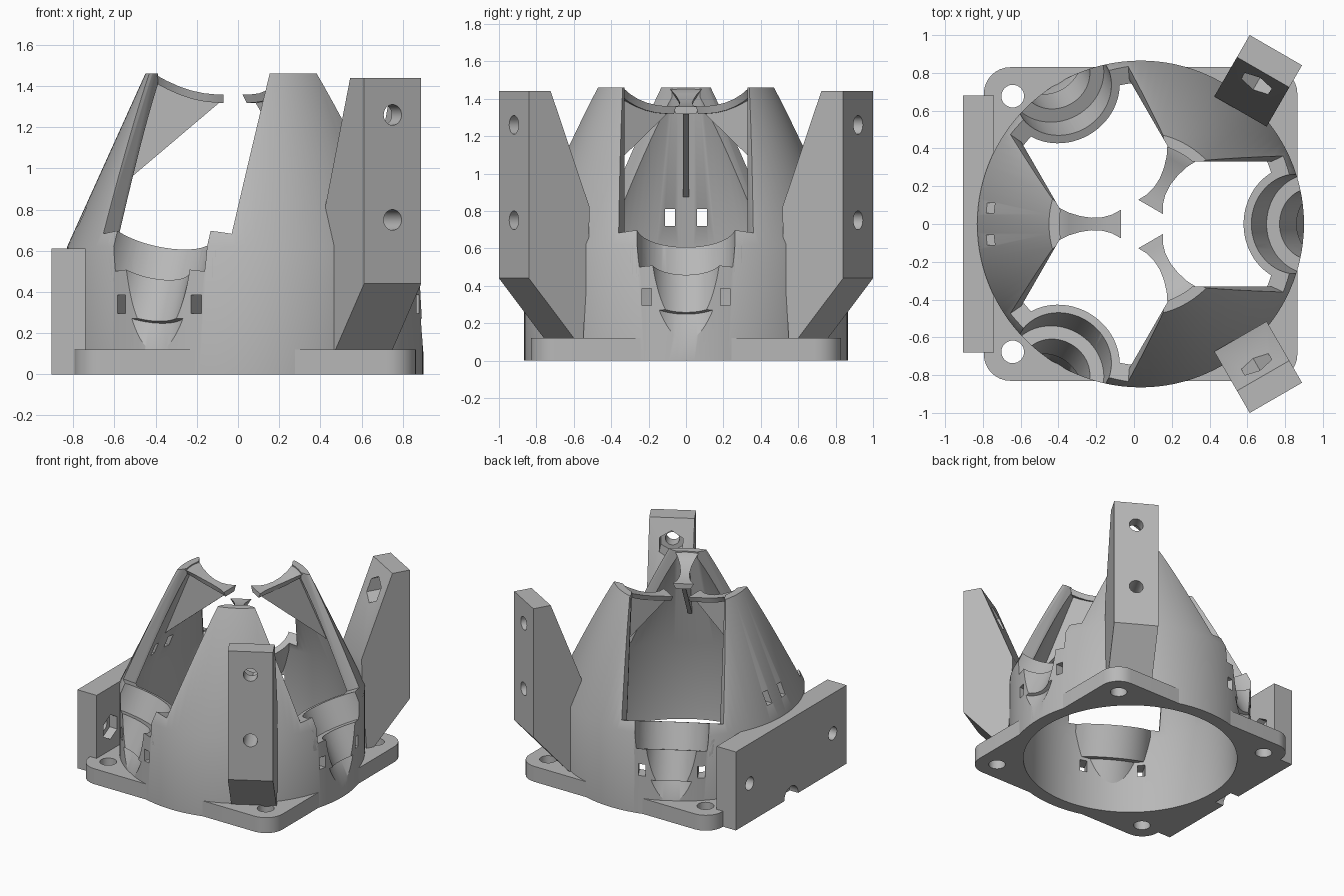
import bpy, bmesh, math
from mathutils import Matrix, Vector

if "Cube" in bpy.data.objects:
    bpy.data.objects.remove(bpy.data.objects["Cube"], do_unlink=True)

grey = bpy.data.materials.new("light grey")
grey.use_nodes = True
grey.diffuse_color = (0.48, 0.48, 0.48, 1)
grey.node_tree.nodes["Principled BSDF"].inputs["Base Color"].default_value = (0.48, 0.48, 0.48, 1)

CENTRE = 0.035          # x of the dome axis
TILT = math.radians(24.3)
WINDOWS = (0, 120, 240)
PETALS = (60, 180, 300)


def turn(deg):
    return Matrix.Rotation(math.radians(deg), 4, 'Z')


def finish(name, bm, matrix):
    bmesh.ops.remove_doubles(bm, verts=bm.verts, dist=1e-5)
    bmesh.ops.recalc_face_normals(bm, faces=bm.faces)
    mesh = bpy.data.meshes.new(name)
    bm.to_mesh(mesh)
    bm.free()
    mesh.transform(Matrix.Translation((CENTRE, 0, 0)) @ matrix)
    mesh.materials.append(grey)
    obj = bpy.data.objects.new(name, mesh)
    bpy.context.collection.objects.link(obj)
    return obj


def lathe(name, profile, matrix=Matrix(), closed=False, steps=96):
    bm = bmesh.new()
    vs = [bm.verts.new((r, 0, z)) for r, z in profile]
    pairs = list(zip(vs, vs[1:])) + ([(vs[-1], vs[0])] if closed else [])
    edges = [bm.edges.new(p) for p in pairs]
    bmesh.ops.spin(bm, geom=vs + edges, cent=(0, 0, 0), axis=(0, 0, 1),
                   angle=math.tau, steps=steps)
    return finish(name, bm, matrix)


def prism(name, pts, low, high, matrix=Matrix()):
    bm = bmesh.new()
    face = bm.faces.new([bm.verts.new((x, y, low)) for x, y in pts])
    top = bmesh.ops.extrude_face_region(bm, geom=[face])["geom"]
    bmesh.ops.translate(bm, vec=(0, 0, high - low),
                        verts=[g for g in top if isinstance(g, bmesh.types.BMVert)])
    return finish(name, bm, matrix)


def ngon(r, n=32, cx=0, cy=0):
    return [(cx + r * math.cos(math.tau * i / n), cy + r * math.sin(math.tau * i / n))
            for i in range(n)]


def rect(x0, x1, y0, y1):
    return [(x0, y0), (x1, y0), (x1, y1), (x0, y1)]


def boolean(obj, cutter, op='DIFFERENCE', keep=False):
    mod = obj.modifiers.new("cut", 'BOOLEAN')
    mod.operation, mod.object, mod.solver = op, cutter, 'EXACT'
    bpy.context.view_layer.update()
    graph = bpy.context.evaluated_depsgraph_get()
    mesh = bpy.data.meshes.new_from_object(obj.evaluated_get(graph))
    obj.modifiers.clear()
    obj.data = mesh
    if not keep:
        bpy.data.objects.remove(cutter, do_unlink=True)


def radial(deg, t, z):
    # local z becomes the outward direction at the given angle
    return turn(deg) @ Matrix.Translation((0, t, z)) @ Matrix.Rotation(math.pi / 2, 4, 'Y')


UPRIGHT = Matrix.Rotation(math.pi / 2, 4, 'X')
SLOPE = Matrix.Translation((0.925, 0, 0.5)) @ Matrix.Rotation(-TILT, 4, 'Y')

# Dome shell: a cylinder below, a cone above
outer = [(0.865, 0), (0.865, 0.62), (0.485, 1.46)]
shell = lathe("dome_shell", outer + [(0.43, 1.46), (0.43, 1.41), (0.765, 0.6), (0.765, 0)],
              closed=True, steps=120)
window = [(-0.45, -0.33), (-0.15, -0.33), (-0.08, -0.36), (0.5, -0.36),
          (0.5, 0.36), (-0.08, 0.36), (-0.15, 0.33), (-0.45, 0.33)]
for a in WINDOWS:
    boolean(shell, prism("window_cutter", window, 0.236, 1.5, turn(a) @ SLOPE))

# Stepped pockets below the windows, with their inner walls
pockets = []
for a in WINDOWS:
    frame = turn(a) @ SLOPE
    wall = lathe("pocket_wall", [(0, 0.236), (0.31, 0.236), (0.31, 0), (0.255, -0.01),
                                 (0.255, -0.6), (0, -0.6)], frame)
    solid = lathe("dome_solid", [(0, 0.001)] + outer + [(0, 1.46)], steps=120)
    boolean(wall, solid, 'INTERSECT')
    recess = lathe("recess_cutter", [(0, 0.35), (0.265, 0.35), (0.265, 0.04), (0.19, 0.04),
                                     (0.19, -0.18), (0.215, -0.18), (0.215, -0.7), (0, -0.7)], frame)
    boolean(wall, recess, keep=True)
    boolean(shell, recess)
    for side in (-1, 1):
        slot = prism("slot_cutter", rect(-0.045, 0.045, -0.026, 0.026), 0.5, 1,
                     radial(a, side * 0.21, 0.34))
        boolean(wall, slot, keep=True)
        boolean(shell, slot)
    pockets.append(wall)

# Pair of slots in the side petal
for side in (-1, 1):
    boolean(shell, prism("slot_cutter", rect(-0.045, 0.045, -0.026, 0.026), 0.5, 1,
                         radial(180, side * 0.085, 0.765)))

# Curved arms and thin fins reaching from the petals to the middle
stations = [(0.47, 0.115, 1.46), (0.43, 0.085, 1.452), (0.38, 0.06, 1.425), (0.32, 0.042, 1.398),
            (0.26, 0.033, 1.378), (0.2, 0.036, 1.365), (0.15, 0.05, 1.36), (0.105, 0.075, 1.358)]
for a in PETALS:
    bm = bmesh.new()
    rings = []
    for r, w, z in stations:
        rings.append([bm.verts.new(p) for p in
                      ((r, -w, z), (r, w, z), (r, w * 0.7, z - 0.04), (r, -w * 0.7, z - 0.04))])
    for p, q in zip(rings, rings[1:]):
        for i in range(4):
            j = (i + 1) % 4
            bm.faces.new((p[i], p[j], q[j], q[i]))
    bm.faces.new(rings[0])
    bm.faces.new(rings[-1])
    finish("petal_arm", bm, turn(a))
    prism("petal_fin", [(0.68, 0.85), (0.125, 1.32), (0.25, 1.36), (0.46, 1.42)],
          -0.015, 0.015, turn(a) @ UPRIGHT)

# Base plate with rounded corners and screw holes
corners = []
for k, (sx, sy) in enumerate(((1, 1), (-1, 1), (-1, -1), (1, -1))):
    for i in range(9):
        b = math.radians(90 * k + i * 11.25)
        corners.append((sx * 0.69 + 0.14 * math.cos(b), sy * 0.69 + 0.14 * math.sin(b)))
plate = prism("base_plate", corners, 0, 0.12)
boolean(plate, prism("bore_cutter", ngon(0.8, 96), -0.1, 0.3))
for sx in (-1, 1):
    for sy in (-1, 1):
        boolean(plate, prism("screw_cutter", ngon(0.06, 32, sx * 0.677, sy * 0.677), -0.1, 0.3))

# Side block with bolt holes, nut pockets and a cable notch
block = prism("side_block", rect(-0.94, -0.775, -0.68, 0.68), 0, 0.61)
for side in (-1, 1):
    boolean(block, prism("bolt_cutter", ngon(0.05), 0.6, 1.1, radial(180, side * 0.51, 0.3)))
    boolean(block, prism("nut_cutter", ngon(0.095, 6), 0.6, 0.84, radial(180, side * 0.51, 0.3)))
boolean(block, prism("notch_cutter", ngon(0.085), 0.868, 1.1, radial(180, 0, 0)))

# Two upright posts on the far petals
post_side = [(1.155, 1.44), (1.02, 1.44), (0.78, 0.82), (0.785, 0.62), (0.82, 0.1),
             (0.86, 0.1), (1.155, 0.44)]
for side in (-1, 1):
    a = 60 * side
    low, high = (0, 0.32) if side > 0 else (-0.32, 0)
    post = prism("mounting_post", post_side, low, high, turn(a) @ UPRIGHT)
    for z, start in ((1.26, 0.7), (0.75, 0.9)):
        boolean(post, prism("bolt_cutter", ngon(0.05), start, 1.3, radial(a, -side * 0.16, z)))
    boolean(post, prism("nut_cutter", ngon(0.095, 6), 0.7, 1.06, radial(a, -side * 0.16, 1.26)))

# Smooth shading with sharp edges kept
bpy.ops.object.select_all(action='DESELECT')
for obj in bpy.context.collection.objects:
    if obj.type == 'MESH' and obj.data.materials and obj.data.materials[0] == grey:
        obj.select_set(True)
        bpy.context.view_layer.objects.active = obj
bpy.ops.object.shade_smooth_by_angle(angle=math.radians(30))
